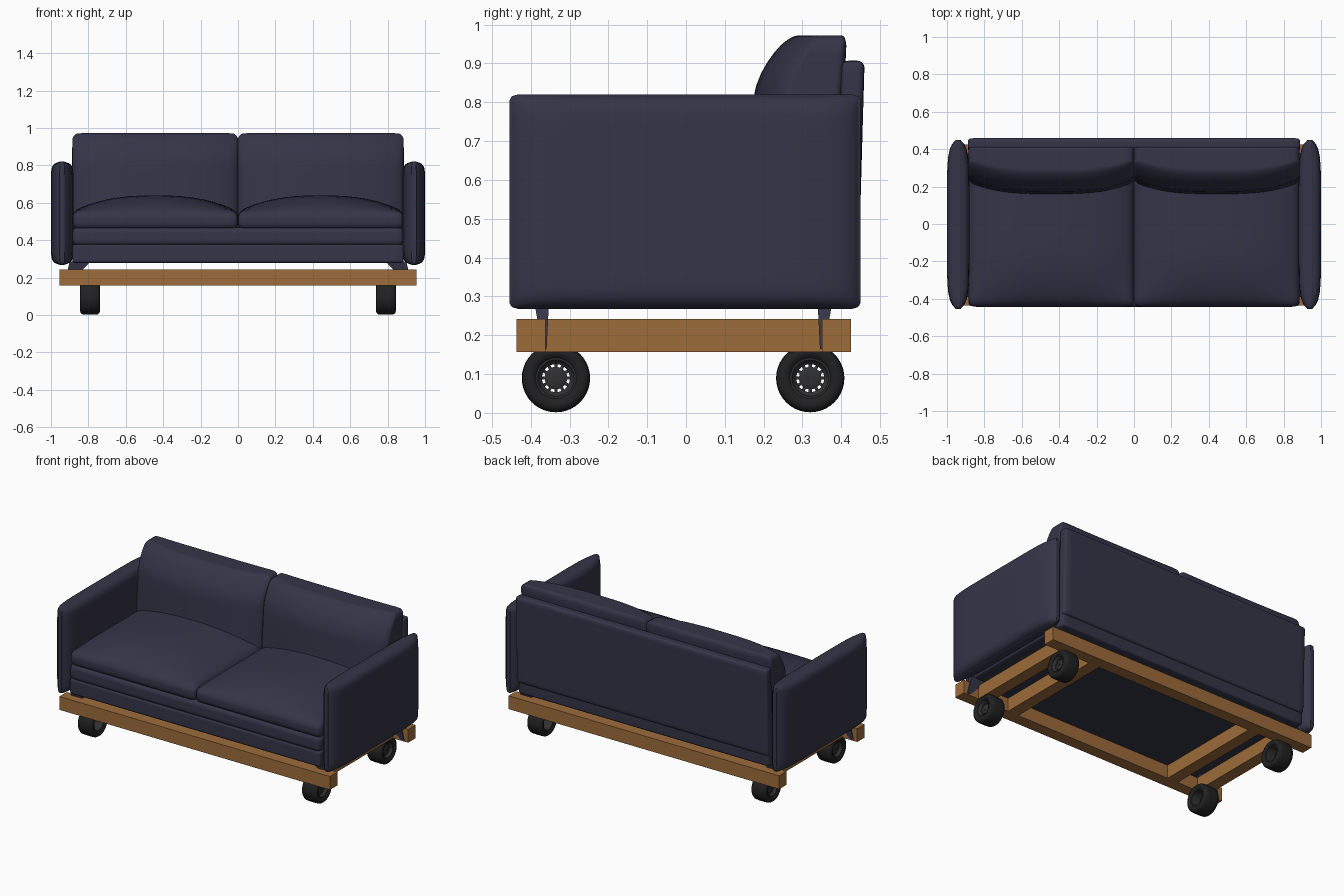
import bpy, bmesh, math
from mathutils import Vector, Matrix

if "Cube" in bpy.data.objects:
    bpy.data.objects.remove(bpy.data.objects["Cube"])


def material(name, rgb):
    m = bpy.data.materials.new(name)
    m.diffuse_color = (*rgb, 1)
    m.use_nodes = True
    m.node_tree.nodes["Principled BSDF"].inputs["Base Color"].default_value = m.diffuse_color
    return m


FABRIC = material("navy_fabric", (0.036, 0.035, 0.065))
WOOD = material("wood", (0.34, 0.15, 0.043))
RUBBER = material("rubber", (0.015, 0.015, 0.015))
METAL = material("dark_metal", (0.03, 0.03, 0.03))


def finish(bm, name, mat, angle=None):
    bmesh.ops.recalc_face_normals(bm, faces=bm.faces[:])
    me = bpy.data.meshes.new(name)
    bm.to_mesh(me)
    bm.free()
    me.materials.append(mat)
    ob = bpy.data.objects.new(name, me)
    bpy.context.collection.objects.link(ob)
    if angle:
        bpy.ops.object.select_all(action='DESELECT')
        ob.select_set(True)
        bpy.context.view_layer.objects.active = ob
        bpy.ops.object.shade_smooth_by_angle(angle=math.radians(angle))
    return ob


def soft_box(name, lo, hi, r, shape=None, cuts=19):
    """Rounded box; shape(p, n) may move a point p by its normalised place n."""
    lo, hi = Vector(lo), Vector(hi)
    mid, half = (lo + hi) / 2, (hi - lo) / 2
    bm = bmesh.new()
    bmesh.ops.create_cube(bm, size=2)
    bmesh.ops.subdivide_edges(bm, edges=bm.edges[:], cuts=cuts, use_grid_fill=True)
    for v in bm.verts:
        p = Vector([math.sin(c * math.pi / 2) * h for c, h in zip(v.co, half)])
        core = Vector([max(r - h, min(h - r, c)) for c, h in zip(p, half)])
        d = p - core
        if d.length > 1e-7:
            p = core + d.normalized() * min(r, max(abs(c) for c in d))
        n = Vector([c / h for c, h in zip(p, half)])
        p = p + mid
        v.co = shape(p, n) if shape else p
    return finish(bm, name, FABRIC, 50)


def box(name, lo, hi, mat):
    bm = bmesh.new()
    bmesh.ops.create_cube(bm, size=1)
    for v in bm.verts:
        v.co = Vector([l + (c + 0.5) * (h - l) for c, l, h in zip(v.co, lo, hi)])
    return finish(bm, name, mat)


def lathe(bm, profile, steps=40):
    """Spin closed (x, radius) profile about the x axis."""
    rings = []
    for i in range(steps):
        a = 2 * math.pi * i / steps
        rings.append([bm.verts.new((x, r * math.cos(a), r * math.sin(a))) for x, r in profile])
    n = len(profile)
    for i in range(steps):
        a, b = rings[i], rings[(i + 1) % steps]
        for j in range(n):
            k = (j + 1) % n
            bm.faces.new((a[j], a[k], b[k], b[j]))


# Sofa arms: pillow-like slabs, thinner towards every edge
def arm_shape(centre):
    def f(p, n):
        ky = max(0.0, 1 - abs(n.y) ** 7) ** 0.5
        kz = max(0.0, 1 - abs(n.z) ** 16) ** 0.5
        p.x = centre + (p.x - centre) * max(0.3, ky) * max(0.3, kz)
        return p
    return f


# Seat cushions: crowned top, dipping at the seams and front
def seat_shape(p, n):
    if n.z > 0:
        p.z += 0.085 * n.z * (1 - abs(n.x) ** 2.5) * (1 - max(0, -n.y) ** 3)
    p.y -= 0.008 * (1 - n.z ** 2) * (n.y < -0.9)
    return p


# Back cushions: bulged front that leans back near the top
def back_shape(p, n):
    t = (p.z - 0.5) / 0.47
    front = 0.15 + 0.035 * t + 0.08 * max(0, (p.z - 0.8) / 0.17) ** 2 + 0.07 * abs(n.x) ** 3
    rear = 0.385 + 0.03 * t
    p.y = front + (rear - front) * (n.y + 1) / 2
    return p


def panel_shape(p, n):
    p.y += 0.008 * n.z
    return p


for s, side in ((-1, "left"), (1, "right")):
    xs = sorted((s * 0.88, s * 1.0))
    soft_box(side + "_arm", (xs[0], -0.455, 0.268), (xs[1], 0.45, 0.82), 0.02, arm_shape(s * 0.94))
    xs = sorted((0, s * 0.885))
    soft_box(side + "_seat_cushion", (xs[0], -0.435, 0.455), (xs[1], 0.36, 0.555), 0.035, seat_shape)
    soft_box(side + "_back_cushion", (xs[0], 0.15, 0.5), (xs[1], 0.41, 0.972), 0.035, back_shape)

soft_box("seat_base", (-0.885, -0.438, 0.278), (0.885, 0.43, 0.378), 0.015)
soft_box("lower_cushion", (-0.885, -0.443, 0.37), (0.885, 0.36, 0.47), 0.03)
soft_box("back_panel", (-0.888, 0.392, 0.35), (0.888, 0.452, 0.907), 0.018, panel_shape)

# Splayed tapered sofa legs
for sx, side in ((-1, "left"), (1, "right")):
    for y, end in ((-0.372, "front"), (0.358, "rear")):
        bm = bmesh.new()
        bmesh.ops.create_cube(bm, size=2)
        for v in bm.verts:
            top = v.co.z > 0
            x0, x1, w, z = (0.79, 0.90, 0.019, 0.285) if top else (0.905, 0.93, 0.005, 0.165)
            inward = 0 if top else 0.008 * (1 if y < 0 else -1)
            v.co = (sx * (x1 if v.co.x > 0 else x0), y + inward + w * v.co.y, z)
        finish(bm, f"{side}_{end}_leg", FABRIC)

# Wooden trolley frame
Z0, Z1 = 0.157, 0.242
box("front_beam", (-0.955, -0.437, Z0), (0.955, -0.362, Z1), WOOD)
box("rear_beam", (-0.955, 0.35, Z0), (0.955, 0.425, Z1), WOOD)
for s, side in ((-1, "left"), (1, "right")):
    for x, kind in ((0.81, "outer"), (0.59, "inner")):
        box(f"{side}_{kind}_cross_beam", (s * x - 0.038, -0.362, Z0), (s * x + 0.038, 0.35, Z1), WOOD)

# Wheels: rounded tyre plus a rim pierced by a ring of slots
TYRE = [(-0.042, 0.05), (-0.05, 0.058), (-0.053, 0.07), (-0.049, 0.08), (-0.04, 0.0865),
        (-0.02, 0.088), (0.02, 0.088), (0.04, 0.0865), (0.049, 0.08), (0.053, 0.07),
        (0.05, 0.058), (0.042, 0.05)]
RIM = [(-0.044, 0.047), (-0.044, 0.052), (0.044, 0.052), (0.044, 0.047),
       (0.034, 0.044), (0.028, 0.036), (0.018, 0.036), (0.014, 0.044)]
HUB = [(0.018, 0.008), (0.018, 0.029), (0.028, 0.029), (0.032, 0.02), (0.032, 0.008)]
for sx, side in ((-1, "left"), (1, "right")):
    for y, end in ((-0.335, "front"), (0.32, "rear")):
        place = Matrix.Translation((sx * 0.791, y, 0.0895)) @ Matrix.Diagonal((sx, 1, 1, 1))
        bm = bmesh.new()
        lathe(bm, TYRE)
        bm.transform(place)
        finish(bm, f"{side}_{end}_tyre", RUBBER, 40)
        bm = bmesh.new()
        lathe(bm, RIM)
        lathe(bm, HUB)
        lathe(bm, [(0.016, 0.0005), (0.016, 0.009), (0.034, 0.009), (0.034, 0.0005)], 12)
        for i in range(12):
            m = (Matrix.Rotation(math.pi * i / 6, 4, 'X') @ Matrix.Translation((0.023, 0, 0.0325))
                 @ Matrix.Diagonal((0.008, 0.008, 0.01, 1)))
            bmesh.ops.create_cube(bm, size=1, matrix=m)
        bm.transform(place)
        finish(bm, f"{side}_{end}_rim", METAL, 40)
